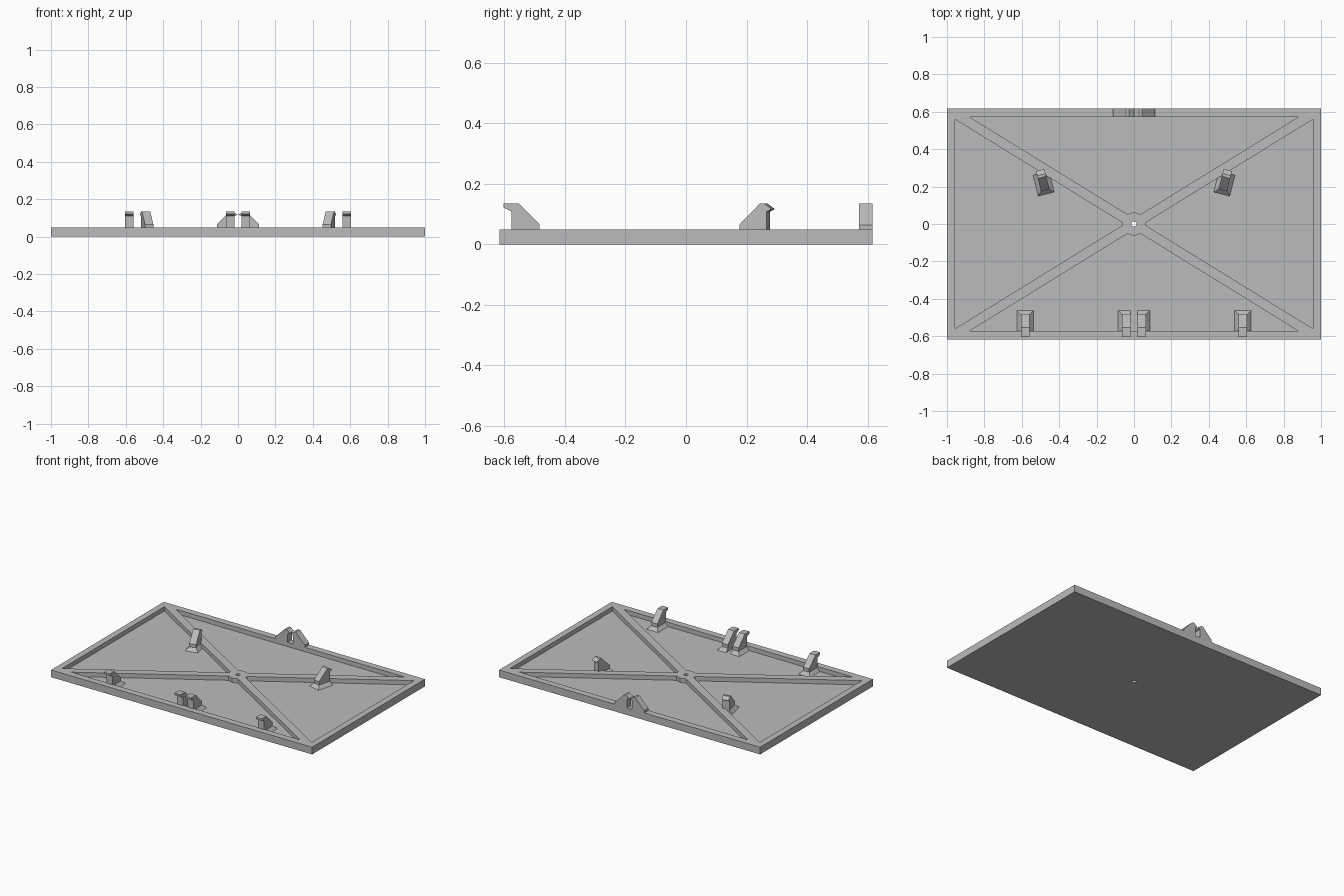
import bpy
import bmesh
import math
from mathutils import Matrix

if "Cube" in bpy.data.objects:
    bpy.data.objects.remove(bpy.data.objects["Cube"], do_unlink=True)

HALF_X, HALF_Y = 1.0, 0.617   # plate half sizes
RIM_Z, FLOOR_Z = 0.05, 0.02   # rim top and pocket floor
CLIP_W = 0.046

grey = bpy.data.materials.new("light_grey_plastic")
grey.use_nodes = True
GREY = (0.5, 0.5, 0.5, 1.0)
grey.diffuse_color = GREY
grey.node_tree.nodes["Principled BSDF"].inputs["Base Color"].default_value = GREY


def loft(bm, low, high):
    """Closed solid between two matching loops of 3D points."""
    a = [bm.verts.new(p) for p in low]
    b = [bm.verts.new(p) for p in high]
    bm.faces.new(a[::-1])
    bm.faces.new(b)
    n = len(a)
    for i in range(n):
        j = (i + 1) % n
        bm.faces.new((a[i], a[j], b[j], b[i]))


def prism(bm, outline, z0, z1):
    loft(bm, [(x, y, z0) for x, y in outline], [(x, y, z1) for x, y in outline])


def finish(name, bm, matrix=Matrix()):
    bmesh.ops.recalc_face_normals(bm, faces=bm.faces)
    mesh = bpy.data.meshes.new(name)
    bm.to_mesh(mesh)
    bm.free()
    mesh.materials.append(grey)
    ob = bpy.data.objects.new(name, mesh)
    ob.matrix_world = matrix
    bpy.context.collection.objects.link(ob)
    return ob


# Plate slab
bm = bmesh.new()
prism(bm, [(-HALF_X, -HALF_Y), (HALF_X, -HALF_Y), (HALF_X, HALF_Y), (-HALF_X, HALF_Y)], 0, RIM_Z)
plate = finish("ribbed_plate", bm)

# Pockets between the diagonal ribs, rounded round the hub, and the centre hole
long_pocket = [(-0.877, 0.571), (-0.036, 0.052), (0, 0.064), (0.036, 0.052), (0.877, 0.571)]
side_pocket = [(0.956, 0.559), (0.064, 0.0085), (0.064, -0.0085), (0.956, -0.559)]
bm = bmesh.new()
for s in (1, -1):
    prism(bm, [(x, s * y) for x, y in long_pocket], FLOOR_Z, 0.1)
    prism(bm, [(s * x, y) for x, y in side_pocket], FLOOR_Z, 0.1)
hole = [(0.014 * math.cos(a * math.pi / 8), 0.014 * math.sin(a * math.pi / 8)) for a in range(16)]
prism(bm, hole, -0.05, 0.1)
cutter = finish("pocket_cutter", bm)
cutter.hide_render = True

cut = plate.modifiers.new("pockets", "BOOLEAN")
cut.operation = "DIFFERENCE"
cut.solver = "EXACT"
cut.object = cutter
bpy.context.view_layer.objects.active = plate
bpy.ops.object.modifier_apply(modifier=cut.name)
bpy.data.objects.remove(cutter, do_unlink=True)


# Clip profiles: u runs from the sloped foot towards the hook
def square_hook(z):
    return [(-0.047, z), (0.046, z), (0.046, 0.109), (0.072, 0.122),
            (0.072, 0.135), (0.022, 0.135), (-0.047, 0.066)]


def pointed_hook(z):
    return [(-0.055, z), (0.038, z), (0.038, 0.108), (0.055, 0.117),
            (0.03, 0.135), (0.015, 0.135), (-0.055, 0.065)]


def clip(name, profile, x, y, angle, base_z=FLOOR_Z, flare=None):
    """Hooked clip; flare is the spread of its pedestal on the -v and +v sides."""
    bm = bmesh.new()
    h = CLIP_W / 2
    pts = profile(base_z)
    loft(bm, [(u, -h, z) for u, z in pts], [(u, h, z) for u, z in pts])
    if flare:
        u0, u1 = pts[0][0], pts[1][0]
        f0, f1 = flare

        def ring(k, z):
            return [(u0 - 0.022 * k, -h - f0 * k, z), (u1, -h - f0 * k, z),
                    (u1, h + f1 * k, z), (u0 - 0.022 * k, h + f1 * k, z)]
        loft(bm, ring(1, base_z), ring(0, base_z + 0.022))
    finish(name, bm, Matrix.Translation((x, y, 0)) @ Matrix.Rotation(math.radians(angle), 4, "Z"))


for side, s in (("left", 1), ("right", -1)):
    # Front clips: outer ones flare both ways, the central pair outwards only
    clip("front_outer_clip_" + side, square_hook, s * 0.582, -0.531, -90, flare=(0.021, 0.021))
    out = (0, 0.021) if s > 0 else (0.021, 0)
    clip("front_inner_clip_" + side, square_hook, s * 0.041, -0.531, -90, flare=out)
    # Angled clips beside the rear ribs
    clip("middle_clip_" + side, pointed_hook, s * 0.488, 0.235, 90 - s * 14, flare=(0.021, 0.021))
    # Rear pair standing on the rim, hooks facing each other
    clip("rear_clip_" + side, pointed_hook, s * 0.058, 0.594, 180 if s > 0 else 0, base_z=RIM_Z)
